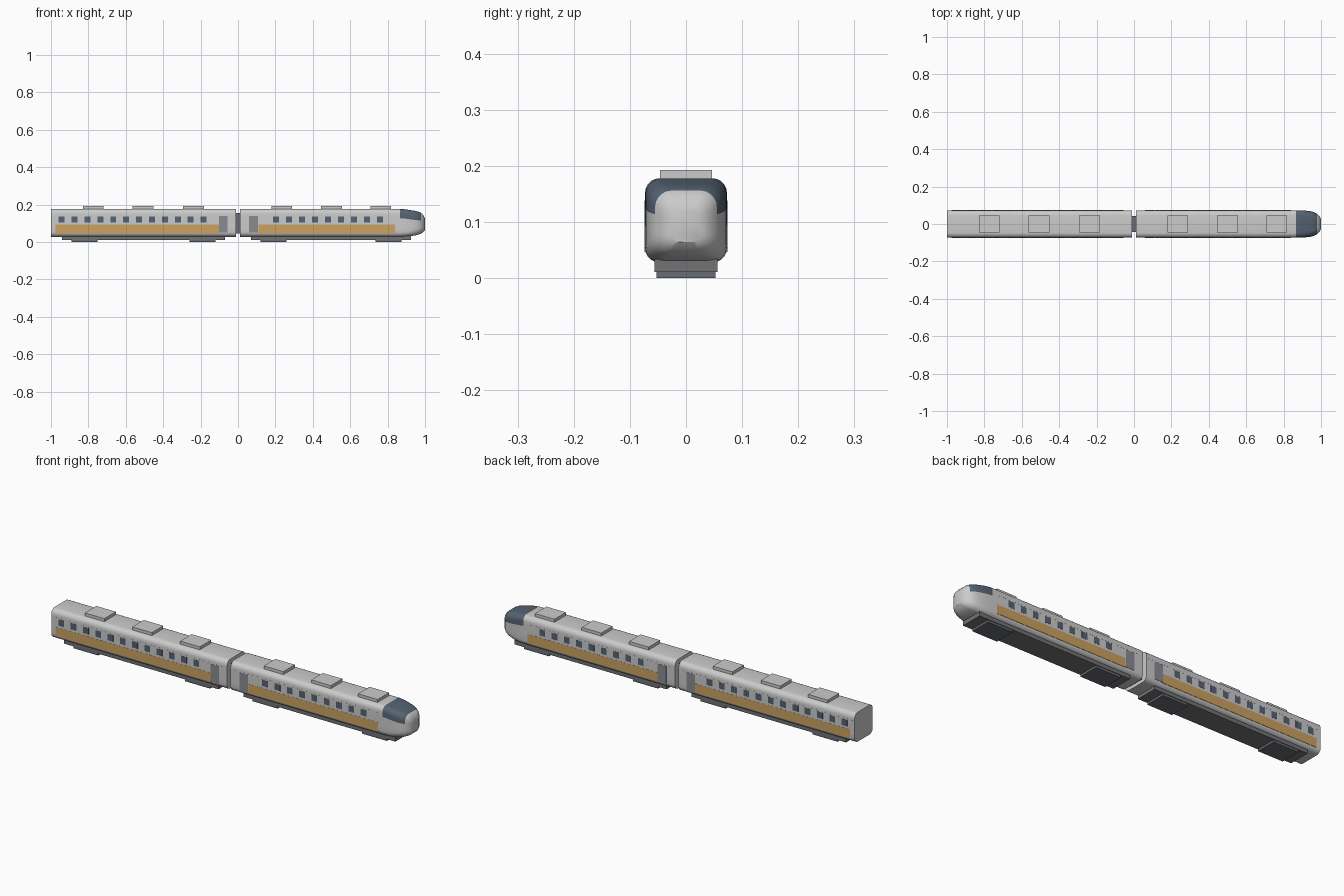
import bpy, bmesh, math

if "Cube" in bpy.data.objects:
    bpy.data.objects.remove(bpy.data.objects["Cube"])


def mat(name, r, g, b):
    m = bpy.data.materials.new(name)
    m.diffuse_color = (r, g, b, 1)
    m.use_nodes = True
    m.node_tree.nodes["Principled BSDF"].inputs["Base Color"].default_value = m.diffuse_color
    return m


GLASS = mat("dark_glass", 0.09, 0.125, 0.17)
STRIPE = mat("orange_stripe", 0.6, 0.36, 0.12)
DOOR = mat("door_grey", 0.25, 0.26, 0.29)
UNDER = mat("underframe_grey", 0.17, 0.17, 0.18)
DARK = mat("bogie_grey", 0.14, 0.15, 0.17)
SHELL = mat("shell_grey", 0.6, 0.6, 0.6)


def finish(bm, name, mats, smooth=False):
    bmesh.ops.recalc_face_normals(bm, faces=bm.faces)
    me = bpy.data.meshes.new(name)
    bm.to_mesh(me)
    bm.free()
    ob = bpy.data.objects.new(name, me)
    bpy.context.collection.objects.link(ob)
    for m in mats:
        me.materials.append(m)
    if smooth:
        bpy.ops.object.select_all(action='DESELECT')
        ob.select_set(True)
        bpy.context.view_layer.objects.active = ob
        bpy.ops.object.shade_smooth_by_angle(angle=math.radians(35))
    return ob


def boxes(name, items, material):
    """Several boxes in one object; each item is x0, x1, y0, y1, z0, z1."""
    bm = bmesh.new()
    for x0, x1, y0, y1, z0, z1 in items:
        vs = bmesh.ops.create_cube(bm, size=1)['verts']
        bmesh.ops.scale(bm, vec=(x1 - x0, y1 - y0, z1 - z0), verts=vs)
        bmesh.ops.translate(bm, vec=((x0 + x1) / 2, (y0 + y1) / 2, (z0 + z1) / 2), verts=vs)
    return finish(bm, name, [material])


def side_panels(name, spans, z0, z1, out, material):
    boxes(name, [(a, b, s * 0.071 if s > 0 else -out, out if s > 0 else -0.071, z0, z1)
                 for a, b in spans for s in (1, -1)], material)


def ring(x, w, z0, z1, r, seg=5, mid=4):
    """Rounded rectangle cross-section with extra points up the sides."""
    pts = []
    corners = [(w - r, z1 - r, 0), (r - w, z1 - r, 90), (r - w, z0 + r, 180), (w - r, z0 + r, 270)]
    for cy, cz, a0 in corners:
        for i in range(seg + 1):
            a = math.radians(a0 + 90 * i / seg)
            pts.append((x, cy + r * math.cos(a), cz + r * math.sin(a)))
        nxt = {90: (-w, z0 + r), 270: (w, z1 - r)}.get(a0)
        if nxt:
            for i in range(1, mid):
                pts.append((x, nxt[0], cz + (nxt[1] - cz) * i / mid))
    return pts


def loft(name, sections, shield=False):
    bm = bmesh.new()
    rows = [[bm.verts.new(p) for p in ring(*s)] for s in sections]
    n = len(rows[0])
    for a, b in zip(rows, rows[1:]):
        for i in range(n):
            f = bm.faces.new((a[i], a[(i + 1) % n], b[(i + 1) % n], b[i]))
            c = f.calc_center_median()
            # wraparound windscreen
            if shield and 0.865 < c.x < 0.978 and c.z > 0.122:
                f.material_index = 1
    bm.faces.new(rows[0])
    bm.faces.new(rows[-1])
    return finish(bm, name, [SHELL, GLASS], True)


# Car shells, the leading one with a rounded nose
R = 0.026
loft("rear_car_body", [(-1.0, 0.073, 0.028, 0.178, R), (-0.01, 0.073, 0.028, 0.178, R)])
loft("lead_car_body", [
    (0.01, 0.073, 0.028, 0.178, R), (0.865, 0.073, 0.028, 0.178, R),
    (0.895, 0.0725, 0.029, 0.175, 0.027), (0.92, 0.071, 0.031, 0.171, 0.029),
    (0.945, 0.068, 0.035, 0.167, 0.031), (0.963, 0.063, 0.039, 0.163, 0.031),
    (0.979, 0.055, 0.045, 0.156, 0.029), (0.991, 0.043, 0.053, 0.144, 0.023),
    (1.0, 0.028, 0.064, 0.127, 0.015)], True)

# Gangway between the cars
boxes("gangway", [(-0.012, 0.012, -0.043, 0.043, 0.045, 0.155)], DARK)

# Windows, stripes, doors and trim on both sides
wins = [-0.943 + 0.069 * i for i in range(12)] + [0.204 + 0.0693 * i for i in range(9)]
side_panels("windows", [(x - 0.016, x + 0.016) for x in wins], 0.104, 0.136, 0.0736, GLASS)
side_panels("side_stripes", [(-0.975, -0.1), (0.11, 0.84)], 0.047, 0.093, 0.0736, STRIPE)
side_panels("doors", [(-0.102, -0.055), (0.06, 0.108)], 0.05, 0.138, 0.0738, DOOR)
side_panels("trim_strips", [(-0.99, -0.02), (0.02, 0.84)], 0.139, 0.143, 0.0734, SHELL)

# Roof equipment
boxes("roof_units", [(x - 0.055, x + 0.055, -0.046, 0.046, 0.172, 0.193)
                     for x in (-0.775, -0.508, -0.238, 0.233, 0.5, 0.763)], SHELL)

# Underframes and bogies
boxes("underframes", [(-0.94, -0.07, -0.056, 0.056, 0.011, 0.034),
                      (0.07, 0.925, -0.056, 0.056, 0.011, 0.034)], UNDER)
boxes("bogies", [(x - 0.07, x + 0.07, -0.053, 0.053, 0.0, 0.02)
                 for x in (-0.82, -0.19, 0.19, 0.805)], DARK)
